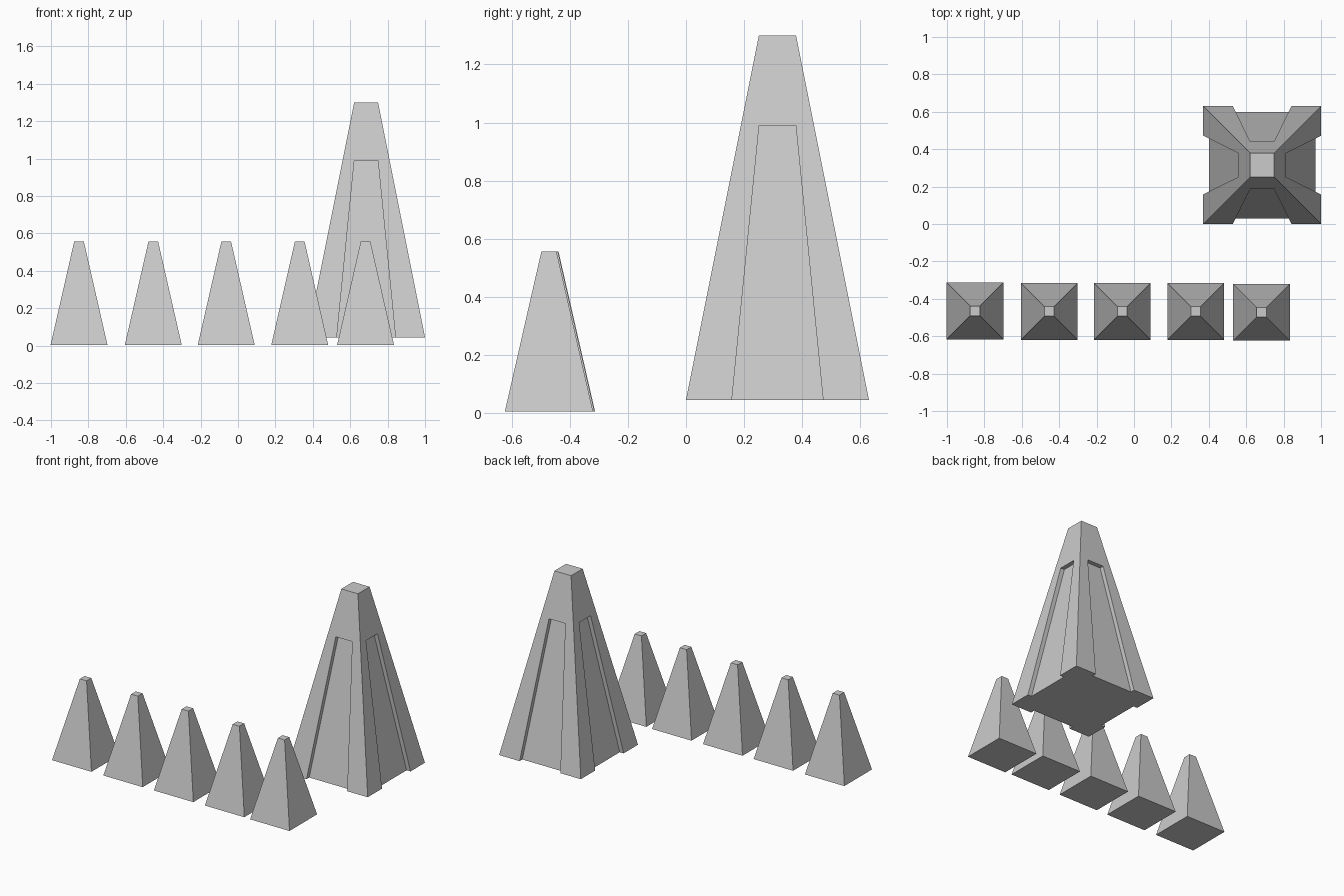
import bpy, bmesh
from mathutils import Vector

if "Cube" in bpy.data.objects:
    bpy.data.objects.remove(bpy.data.objects["Cube"])


def finish(name, bm, loc):
    bmesh.ops.recalc_face_normals(bm, faces=bm.faces[:])
    me = bpy.data.meshes.new(name)
    bm.to_mesh(me)
    bm.free()
    ob = bpy.data.objects.new(name, me)
    ob.location = loc
    bpy.context.collection.objects.link(ob)


def ring(bm, pts, z):
    return [bm.verts.new((x, y, z)) for x, y in pts]


def turned(side):
    # Repeat one side's outline around four quarter turns
    out = []
    for _ in range(4):
        out += side
        side = [(-y, x) for x, y in side]
    return out


def bridge(bm, a, b):
    n = len(a)
    for i in range(n):
        j = (i + 1) % n
        bm.faces.new((a[i], a[j], b[j], b[i]))


# Row of small truncated pyramids
centres = [(-0.85, -0.465), (-0.453, -0.467), (-0.063, -0.467),
           (0.33, -0.467), (0.682, -0.472)]
for i, (x, y) in enumerate(centres):
    bm = bmesh.new()
    low = ring(bm, turned([(-0.152, -0.152)]), 0.004)
    top = ring(bm, turned([(-0.026, -0.026)]), 0.556)
    bridge(bm, low, top)
    bm.faces.new(low)
    bm.faces.new(top)
    finish(f"small_spike_{i + 1}", bm, (x, y, 0))

# Tall tower with a tapering recess in each face
Z0, Z1, Z2 = 0.045, 0.99, 1.30
R0, R2 = 0.315, 0.064
R1 = R0 + (R2 - R0) * (Z1 - Z0) / (Z2 - Z0)
DEPTH = 0.03


def notched(r, w):
    return turned([(-r, -r), (-w, -r), (-w, -r + DEPTH),
                   (w, -r + DEPTH), (w, -r)])


bm = bmesh.new()
low = ring(bm, notched(R0, 0.157), Z0)
mid = ring(bm, notched(R1, 0.063), Z1)
top = ring(bm, turned([(-R2, -R2)]), Z2)
bridge(bm, low, mid)
bm.faces.new(low)
bm.faces.new(top)
for s in range(4):
    k = 5 * s
    corner = mid[(k + 5) % 20]
    # Overhang above the recess, then the plain upper face
    bm.faces.new(mid[k + 1:k + 5])
    bm.faces.new((mid[k], mid[k + 1], mid[k + 4], corner,
                  top[(s + 1) % 4], top[s]))
finish("tall_tower", bm, (0.685, 0.315, 0))
